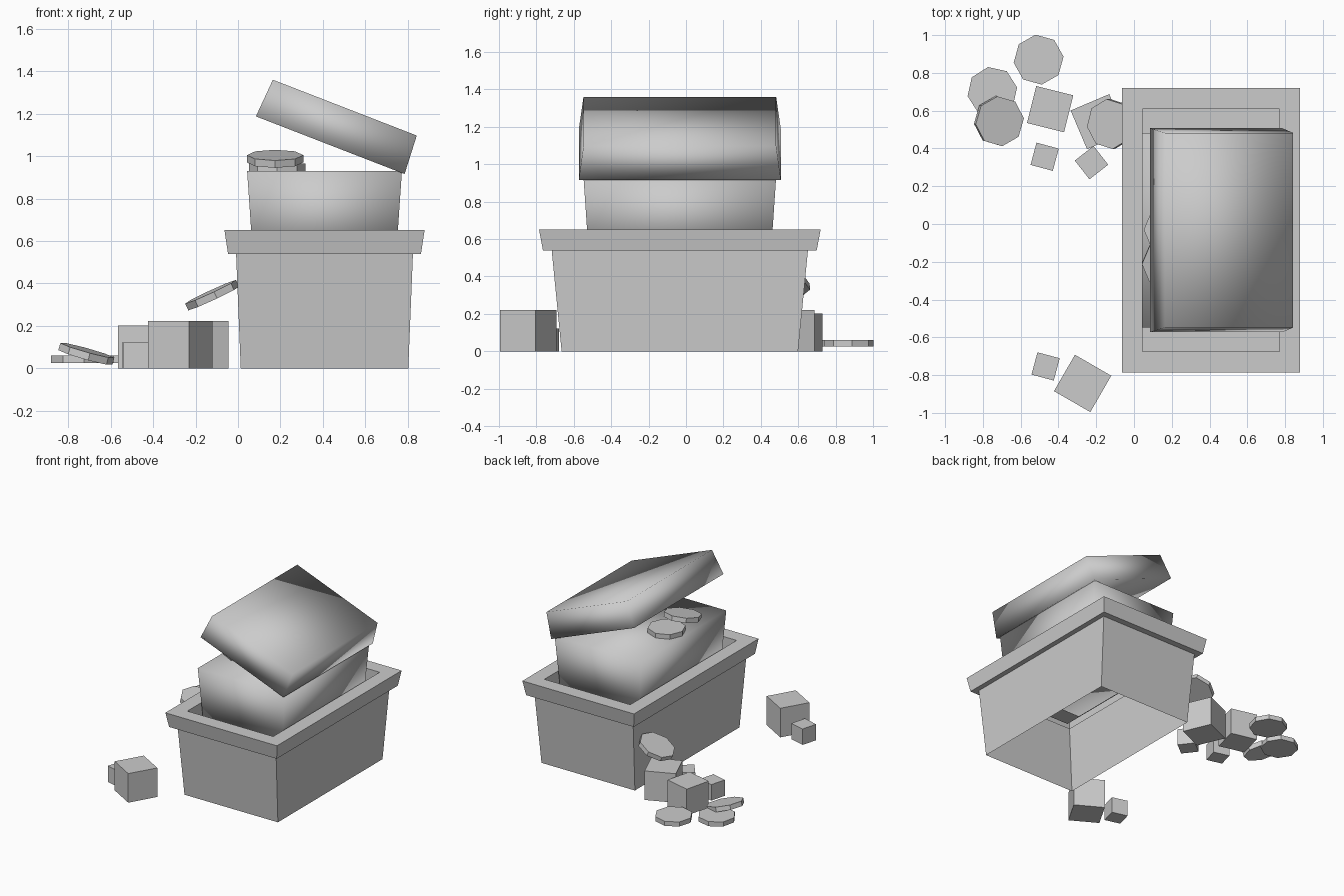
import bpy, bmesh
from math import radians, cos, sin, pi
from mathutils import Vector

if "Cube" in bpy.data.objects:
    bpy.data.objects.remove(bpy.data.objects["Cube"])

CX, CY = 0.408, -0.033   # shared centre of planter, chest and lid


def finish(name, bm, loc=(0, 0, 0), rot=(0, 0, 0), smooth=False):
    bmesh.ops.recalc_face_normals(bm, faces=bm.faces)
    mesh = bpy.data.meshes.new(name)
    bm.to_mesh(mesh)
    bm.free()
    for p in mesh.polygons:
        p.use_smooth = smooth
    ob = bpy.data.objects.new(name, mesh)
    bpy.context.collection.objects.link(ob)
    ob.location = loc
    ob.rotation_euler = [radians(a) for a in rot]
    return ob


def loft(name, rings, cap_start, cap_end, **kw):
    """Join rectangular rings given as (half x, half y, z)."""
    bm = bmesh.new()
    loops = [[bm.verts.new((sx * hx, sy * hy, z))
              for sx, sy in ((-1, -1), (1, -1), (1, 1), (-1, 1))]
             for hx, hy, z in rings]
    for a, b in zip(loops, loops[1:]):
        for i in range(4):
            j = (i + 1) % 4
            bm.faces.new((a[i], a[j], b[j], b[i]))
    if cap_start:
        bm.faces.new(loops[0][::-1])
    if cap_end:
        bm.faces.new(loops[-1])
    return finish(name, bm, **kw)


def coin(name, loc, rot):
    bm = bmesh.new()
    bmesh.ops.create_cone(bm, cap_ends=True, segments=8,
                          radius1=0.133, radius2=0.133, depth=0.035)
    return finish(name, bm, loc, rot)


def cube(name, x, y, size, angle):
    bm = bmesh.new()
    bmesh.ops.create_cube(bm, size=size)
    return finish(name, bm, (x, y, size / 2), (0, 0, angle))


# Outer bin: open underneath, overhanging rim, sunken floor
loft("outer_bin", [(0.395, 0.632, 0), (0.417, 0.685, 0.54),
                   (0.455, 0.732, 0.54), (0.472, 0.753, 0.652),
                   (0.363, 0.643, 0.652), (0.363, 0.643, 0.54)],
     False, True, loc=(CX, CY, 0))

# Smooth-shaded chest body and its tilted lid
loft("chest_body", [(0.337, 0.487, 0.52), (0.365, 0.515, 0.93)],
     True, True, loc=(CX, CY, 0), smooth=True)
loft("chest_lid", [(0.376, 0.54, 0), (0.364, 0.515, 0.19)],
     True, True, loc=(0.435, CY, 1.052), rot=(0, 21.2, 0), smooth=True)

# Scattered octagonal coins
coins = [((-0.505, 0.87, 0.043), (0, 0, 7)),
         ((-0.75, 0.70, 0.043), (0, 0, 10)),
         ((-0.715, 0.545, 0.068), (6, 15, 7)),
         ((-0.122, 0.53, 0.345), (0, -25, 7)),
         ((0.185, -0.03, 0.948), (0, 0, 0)),
         ((0.175, -0.21, 0.988), (11, 0, 0))]
for i, (loc, rot) in enumerate(coins):
    coin(f"coin_{i + 1}", loc, rot)

# Scattered cubes
cubes = [(-0.272, -0.844, 0.222, -30), (-0.468, -0.754, 0.122, -15),
         (-0.444, 0.608, 0.202, -14), (-0.473, 0.356, 0.122, -15),
         (-0.225, 0.325, 0.126, 38), (-0.19, 0.542, 0.222, 23)]
for i, c in enumerate(cubes):
    cube(f"block_{i + 1}", *c)
